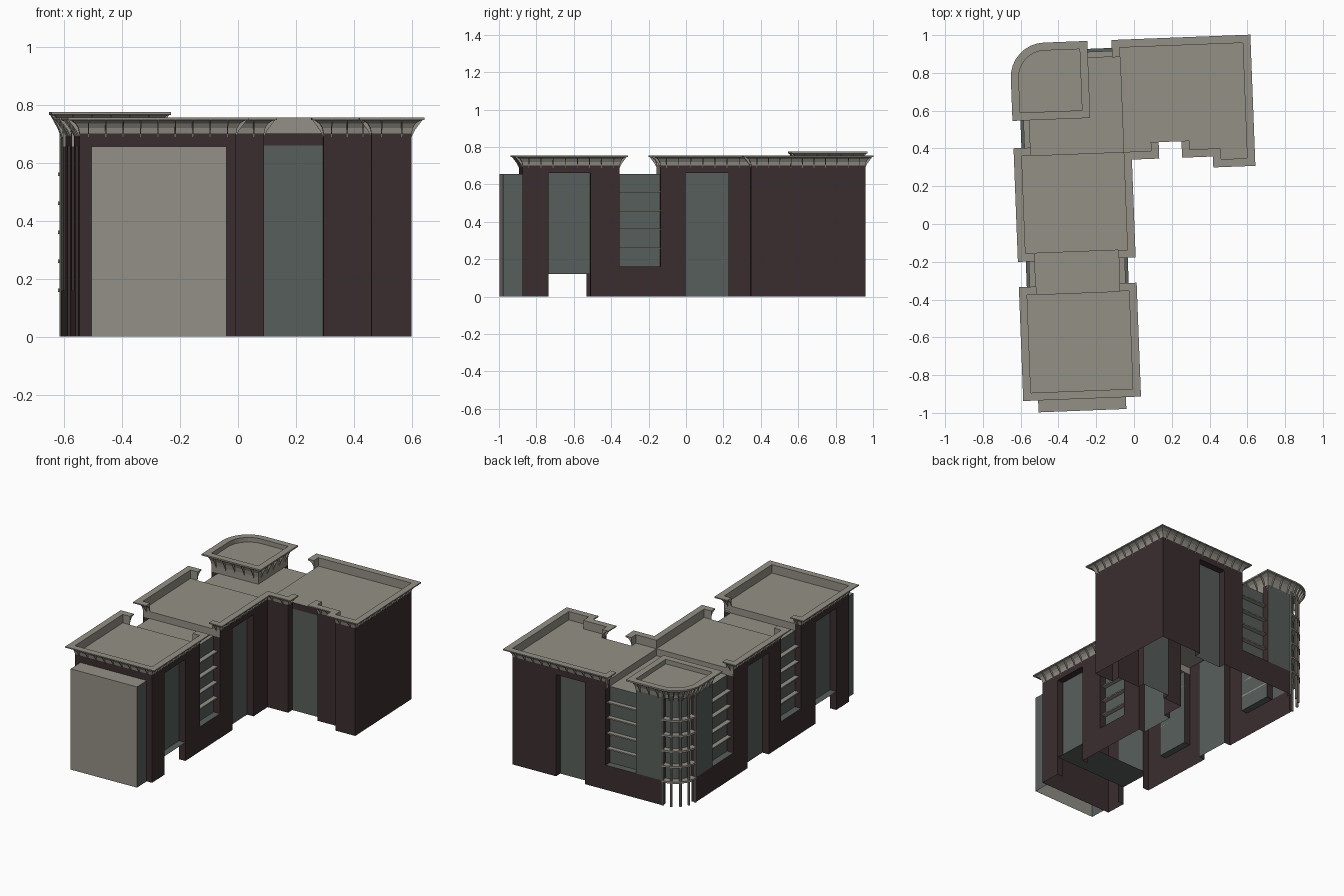
import bpy, math
from mathutils import Vector, Matrix

if "Cube" in bpy.data.objects:
    bpy.data.objects.remove(bpy.data.objects["Cube"])

ROT = Matrix.Rotation(math.radians(2.2), 4, 'Z')   # plan is slightly turned
H, ROOF, LOW, SILL, DEEP = 0.70, 0.70, 0.655, 0.16, 0.045
BARS = (0.26, 0.36, 0.46, 0.56)


def material(name, col):
    m = bpy.data.materials.new(name)
    m.diffuse_color = (*col, 1)
    m.use_nodes = True
    m.node_tree.nodes["Principled BSDF"].inputs["Base Color"].default_value = m.diffuse_color
    return m


MATS = [material("dark_brown", (0.042, 0.027, 0.028)),
        material("grey_green_glass", (0.095, 0.114, 0.105)),
        material("light_stone", (0.295, 0.28, 0.24))]
DARK, GLASS, STONE = range(3)


class Part:
    """Collects faces with a material, then makes one object."""
    def __init__(self, name):
        self.name, self.v, self.f, self.m = name, [], [], []

    def face(self, pts, mat):
        n = len(self.v)
        self.v += [tuple(ROT @ Vector(p)) for p in pts]
        self.f.append(list(range(n, n + len(pts))))
        self.m.append(mat)

    def wall(self, p, q, z0, z1, mat):
        self.face([(*p, z0), (*q, z0), (*q, z1), (*p, z1)], mat)

    def flat(self, pts, z, mat):
        self.face([(*p, z) for p in pts], mat)

    def prism(self, pts, z0, z1, mat):
        self.flat(pts, z1, mat)
        self.flat(pts[::-1], z0, mat)
        for a, b in zip(pts, pts[1:] + pts[:1]):
            self.wall(a, b, z0, z1, mat)

    def done(self):
        me = bpy.data.meshes.new(self.name)
        me.from_pydata(self.v, [], self.f)
        for m in MATS:
            me.materials.append(m)
        me.polygons.foreach_set("material_index", self.m)
        me.update()
        bpy.context.collection.objects.link(bpy.data.objects.new(self.name, me))


def rect(x0, y0, x1, y1):
    return [(x0, y0), (x1, y0), (x1, y1), (x0, y1)]


def right_of(p, q):
    d = (Vector(q) - Vector(p)).normalized()
    return Vector((d.y, -d.x))


walls, glazing, bars = Part("outer_walls"), Part("glazing"), Part("window_bars")


def bay(p, q, kind):
    """One stretch of facade, outside on the right of p -> q."""
    if kind == "wall":
        walls.wall(p, q, 0, H, DARK)
        return
    inn = -right_of(p, q) * DEEP
    a, b = tuple(Vector(p) + inn), tuple(Vector(q) + inn)
    z0, z1 = {"door": (0, 0.66), "gap": (0, 0.66), "pass": (0.12, 0.66), "window": (SILL, LOW)}[kind]
    glazing.wall(a, b, z0, z1, GLASS)
    top = z1 if kind in ("door", "pass") else H
    walls.wall(p, a, 0 if kind != "window" else z0, top, DARK)
    walls.wall(b, q, 0 if kind != "window" else z0, top, DARK)
    if kind in ("door", "pass"):                       # lintel
        walls.wall(p, q, z1, H, DARK)
        walls.flat([p, a, b, q], z1, DARK)
    elif kind == "gap":
        walls.wall(a, b, z1, H, DARK)
    else:                                              # sill, apron and bars
        walls.wall(p, q, 0, SILL, DARK)
        glazing.flat([p, q, b, a], SILL, GLASS)
        p2, q2 = (tuple(Vector(c) + inn * 0.35) for c in (p, q))
        for z in BARS:
            bars.prism([p2, q2, b, a], z - 0.004, z + 0.004, STONE)


# facades, counter-clockwise
W, E, S, N = -0.58, -0.04, -0.872, 0.936
side = [(S, "wall"), (-0.735, "pass"), (-0.51, "wall"), (-0.353, "window"),
        (-0.135, "wall"), (0.0, "door"), (0.23, "wall"), (0.383, "window"), (0.612, "")]
bay((W, S), (E, S), "wall")
for (y0, k), (y1, _) in zip(side, side[1:]):
    if y0 < 0.3:
        bay((E, y0), (E, y1), k)
    bay((W, y1), (W, y0), k)
wing = [((E, 0.383), "wall"), ((0.105, 0.383), "gap"), ((0.31, 0.383), "wall"),
        ((0.473, 0.383), "wall"), ((0.473, 0.325), "wall"), ((0.612, 0.325), "wall"),
        ((0.612, N), "wall"), ((0.307, N), "door"), ((0.105, N), "wall"),
        ((E, N), "window"), ((-0.252, N), "")]
for (p, k), (q, _) in zip(wing, wing[1:]):
    bay(p, q, k)
# soffit over the passage
glazing.flat(rect(W + DEEP, -0.735, E - DEEP, -0.51)[::-1], 0.12, GLASS)
glazing.flat(rect(W, -0.735, W + DEEP, -0.51)[::-1], 0.12, GLASS)
glazing.flat(rect(E - DEEP, -0.735, E, -0.51)[::-1], 0.12, GLASS)

# rounded corner tower
CX, CY, R = -0.44, 0.796, 0.14


def arc(r, n=8):
    return [(CX + r * math.cos(math.pi / 2 * (1 + i / n)),
             CY + r * math.sin(math.pi / 2 * (1 + i / n))) for i in range(n + 1)]


for p, q in (((-0.252, N), (CX, N)), ((W, CY), (W, 0.612))):
    walls.wall(p, q, 0, SILL, DARK)
    glazing.wall(p, q, SILL, H, GLASS)
core, outer = arc(R - 0.03), arc(R + 0.01)
for i, (p, q) in enumerate(zip(core, core[1:])):
    glazing.wall(p, q, SILL, H + 0.02, STONE if i == 7 else GLASS)
walls.wall((CX, N), core[0], 0, H, DARK)
walls.wall(core[-1], (W, CY), 0, H, DARK)
shelves = Part("tower_shelves")
for z in (SILL,) + BARS:
    for i in range(8):
        shelves.prism([outer[i], outer[i + 1], core[i + 1], core[i]], z - 0.006, z + 0.006, STONE)
shelves.done()
columns = Part("tower_columns")
for x, y in arc(R - 0.002, 4):
    columns.prism([(x + 0.008 * math.cos(t * math.pi / 4), y + 0.008 * math.sin(t * math.pi / 4))
                   for t in range(8)], 0, 0.72, STONE)
columns.done()

# roofs
roof = Part("roof_decks")
roof.flat(rect(W, S, E, -0.353), ROOF, STONE)
roof.flat(rect(W, -0.135, E, 0.383), ROOF, STONE)
roof.flat([(E, 0.383), (0.105, 0.383), (0.105, 0.428), (0.31, 0.428), (0.31, 0.383),
           (0.473, 0.383), (0.473, 0.325), (0.612, 0.325), (0.612, N), (E, N)], ROOF, STONE)
roof.flat(rect(W + DEEP, -0.353, E - DEEP, -0.135), LOW, STONE)
roof.flat(rect(W + DEEP, 0.383, E, 0.612), LOW, STONE)
roof.flat(rect(-0.252, 0.612, E, N - DEEP), LOW, STONE)
roof.wall((E, -0.353), (W, -0.353), LOW, ROOF, STONE)      # steps between decks
roof.wall((W, -0.135), (E, -0.135), LOW, ROOF, STONE)
roof.wall((E, 0.383), (W, 0.383), LOW, ROOF, STONE)
roof.wall((E, N), (E, 0.383), LOW, ROOF, STONE)
tower = [(-0.252, 0.612), (-0.252, N)] + arc(R) + [(W, 0.612)]
roof.flat(tower, 0.745, STONE)
roof.wall((W, 0.612), (-0.252, 0.612), LOW, 0.72, STONE)
roof.wall((-0.252, 0.612), (-0.252, N), LOW, 0.72, STONE)
roof.done()

# flared cornice with ribs: (outward offset, height above wall top)
PROFILE = [(0, 0), (0.004, 0.02), (0.013, 0.035), (0.028, 0.045), (0.042, 0.048),
           (0.042, 0.055), (0, 0.055), (0, 0)]


def cornice(name, path, closed=False, lift=0.0, k=1.0):
    part, n = Part(name), len(path)
    rings = []
    for i, p in enumerate(path):
        prev = path[i - 1] if closed or i else None
        nxt = path[(i + 1) % n] if closed or i < n - 1 else None
        a = right_of(prev, p) if prev else right_of(p, nxt)
        b = right_of(p, nxt) if nxt else a
        m = (a + b) / (1 + a.dot(b))                   # mitre
        rings.append([(p[0] + m.x * o, p[1] + m.y * o, H + lift + z * k) for o, z in PROFILE])
    for i in range(n if closed else n - 1):
        r, s = rings[i], rings[(i + 1) % n]
        for j in range(len(PROFILE) - 1):
            part.face([r[j], s[j], s[j + 1], r[j + 1]], STONE)
        # ribs along this run
        p, q = Vector(path[i]), Vector(path[(i + 1) % n])
        d, out, cnt = (q - p).normalized(), right_of(p, q), max(1, round((q - p).length / 0.062))
        for c in range(cnt):
            mid = p + (q - p) * ((c + 0.5) / cnt)
            tri = []
            for sgn in (-0.002, 0.002):
                e = mid + d * sgn
                tri.append([(e.x + out.x * o, e.y + out.y * o, H + lift + z * k)
                            for o, z in ((0, -0.012), (0.012, 0.012), (0.038, 0.047), (0, 0.047))])
            part.face(tri[0], STONE)
            part.face(tri[1][::-1], STONE)
            for j in range(3):
                part.face([tri[0][j], tri[1][j], tri[1][j + 1], tri[0][j + 1]], STONE)
    if not closed:
        part.face(rings[0][:-1][::-1], STONE)
        part.face(rings[-1][:-1], STONE)
    part.done()


WI, EI = W + 0.05, E - 0.05
cornice("south_cornice", [(WI, -0.353), (W, -0.353), (W, S), (E, S), (E, -0.353), (EI, -0.353)])
cornice("west_cornice", [(WI, 0.383), (W, 0.383), (W, -0.135), (WI, -0.135)])
cornice("courtyard_cornice", [(EI, -0.135), (E, -0.135), (E, 0.383), (0.105, 0.383), (0.105, 0.43)])
cornice("wing_cornice", [(0.31, 0.43), (0.31, 0.383), (0.473, 0.383), (0.473, 0.325),
                         (0.612, 0.325), (0.612, N), (E, N), (E, N - 0.05)])
cornice("tower_cornice", tower, closed=True, k=1.36)

# entrance block: stone front and top, glass sides, open below
porch = Part("entrance_block")
x0, x1, y0 = -0.543, -0.078, -0.977
porch.wall((x0, y0), (x1, y0), 0, LOW, STONE)
porch.wall((x1, y0), (x1, S), 0, LOW, GLASS)
porch.wall((x0, S), (x0, y0), 0, LOW, GLASS)
porch.flat(rect(x0, y0, x1, S), LOW, STONE)
porch.done()

for part in (walls, glazing, bars):
    part.done()
